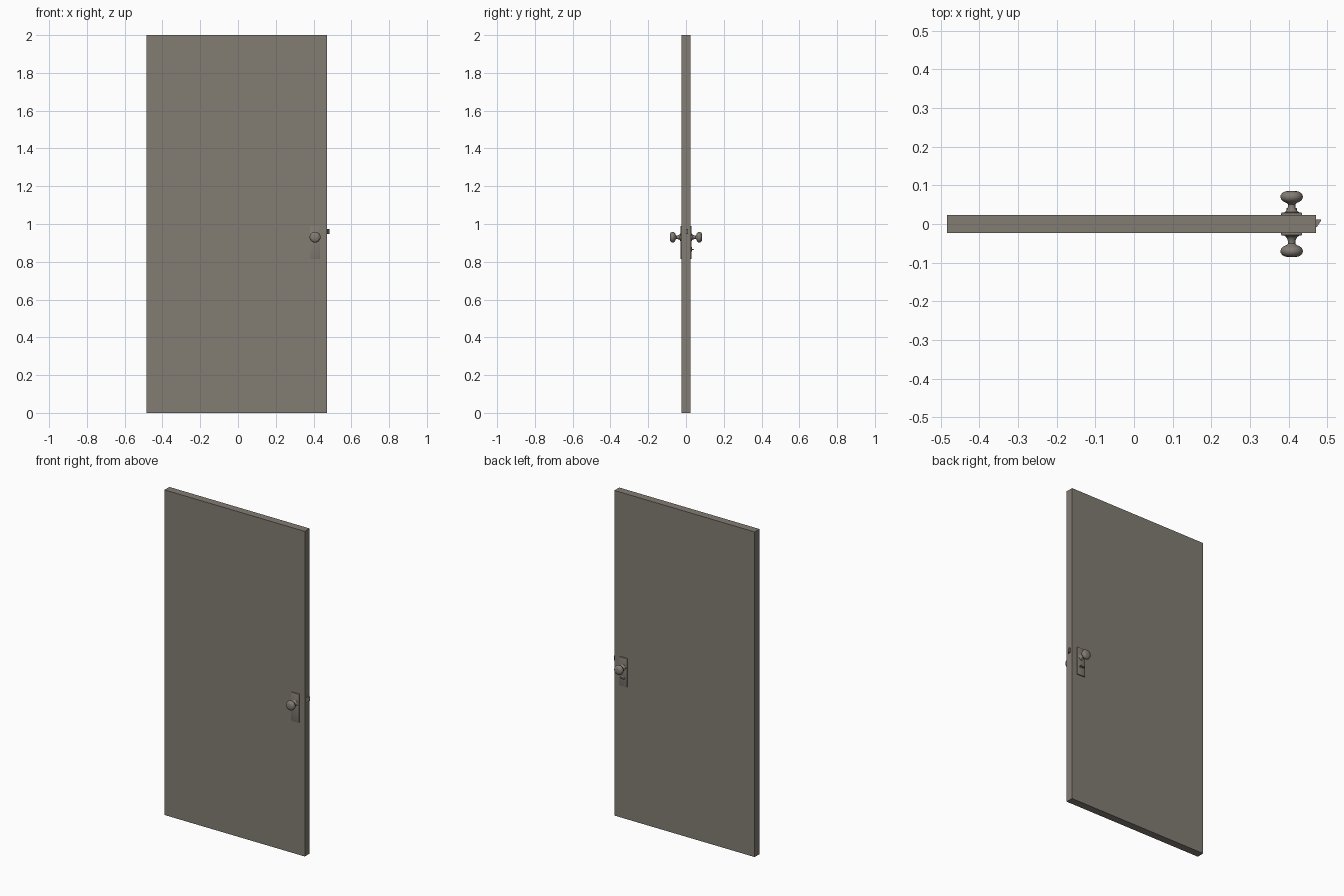
import bpy, bmesh, math
from mathutils import Matrix, Vector

if "Cube" in bpy.data.objects:
    bpy.data.objects.remove(bpy.data.objects["Cube"])

mat = bpy.data.materials.new("warm grey")
mat.diffuse_color = (0.223, 0.2, 0.171, 1)
mat.use_nodes = True
mat.node_tree.nodes["Principled BSDF"].inputs["Base Color"].default_value = mat.diffuse_color

KX, KZ = 0.408, 0.93   # knob axis position


def finish(name, bm, smooth=False):
    bmesh.ops.recalc_face_normals(bm, faces=bm.faces)
    me = bpy.data.meshes.new(name)
    bm.to_mesh(me)
    bm.free()
    me.materials.append(mat)
    ob = bpy.data.objects.new(name, me)
    bpy.context.collection.objects.link(ob)
    if smooth:
        bpy.ops.object.select_all(action='DESELECT')
        ob.select_set(True)
        bpy.context.view_layer.objects.active = ob
        bpy.ops.object.shade_smooth_by_angle(angle=math.radians(40))
    return ob


def box(name, x0, x1, y0, y1, z0, z1, bevel=0):
    bm = bmesh.new()
    size = Matrix.Diagonal((x1 - x0, y1 - y0, z1 - z0, 1))
    centre = Matrix.Translation(((x0 + x1) / 2, (y0 + y1) / 2, (z0 + z1) / 2))
    bmesh.ops.create_cube(bm, size=1, matrix=centre @ size)
    if bevel:
        bmesh.ops.bevel(bm, geom=bm.edges[:], offset=bevel, segments=2,
                        affect='EDGES', profile=0.5)
    return finish(name, bm, bool(bevel))


def lathe(name, profile, side, x, z, n=32):
    # profile of (radius, distance from door centre) spun about the y axis
    bm = bmesh.new()
    vs = [bm.verts.new((x + r, side * d, z)) for r, d in profile]
    es = [bm.edges.new(p) for p in zip(vs, vs[1:])]
    bmesh.ops.spin(bm, geom=vs + es, cent=(x, 0, z), axis=(0, 1, 0),
                   angle=math.tau, steps=n, use_duplicate=False)
    bmesh.ops.remove_doubles(bm, verts=bm.verts[:], dist=1e-5)
    return finish(name, bm, True)


# door leaf
box("door_leaf", -0.484, 0.471, -0.0235, 0.0235, 0, 2)

# plates and knobs on both faces
knob = [(0.019, 0.026), (0.019, 0.031), (0.015, 0.033), (0.012, 0.038),
        (0.0095, 0.044), (0.0095, 0.051), (0.013, 0.0545), (0.021, 0.058),
        (0.027, 0.063), (0.029, 0.069), (0.0285, 0.074), (0.025, 0.080),
        (0.018, 0.084), (0.009, 0.0855), (0.0, 0.086)]
for side, label in ((-1, "front"), (1, "back")):
    y0, y1 = sorted((side * 0.02, side * 0.0295))
    box(label + "_plate", KX - 0.027, KX + 0.027, y0, y1, 0.814, 0.99, 0.002)
    lathe(label + "_knob", knob, side, KX, KZ)

# privacy turn on the back plate
lathe("turn_base", [(0.012, 0.026), (0.012, 0.031), (0.010, 0.0325), (0, 0.0325)],
      1, KX, 0.866, 24)
box("turn_grip", KX - 0.014, KX + 0.014, 0.03, 0.042, 0.8635, 0.8685, 0.0015)

# slanted latch bolt in the door edge
bm = bmesh.new()
pts = [(0.46, -0.008), (0.473, -0.008), (0.4835, 0.008), (0.4835, 0.011), (0.46, 0.011)]
face = bm.faces.new([bm.verts.new((x, y, 0.947)) for x, y in pts])
top = bmesh.ops.extrude_face_region(bm, geom=[face])["geom"]
bmesh.ops.translate(bm, vec=Vector((0, 0, 0.027)),
                    verts=[v for v in top if isinstance(v, bmesh.types.BMVert)])
finish("latch_bolt", bm)
